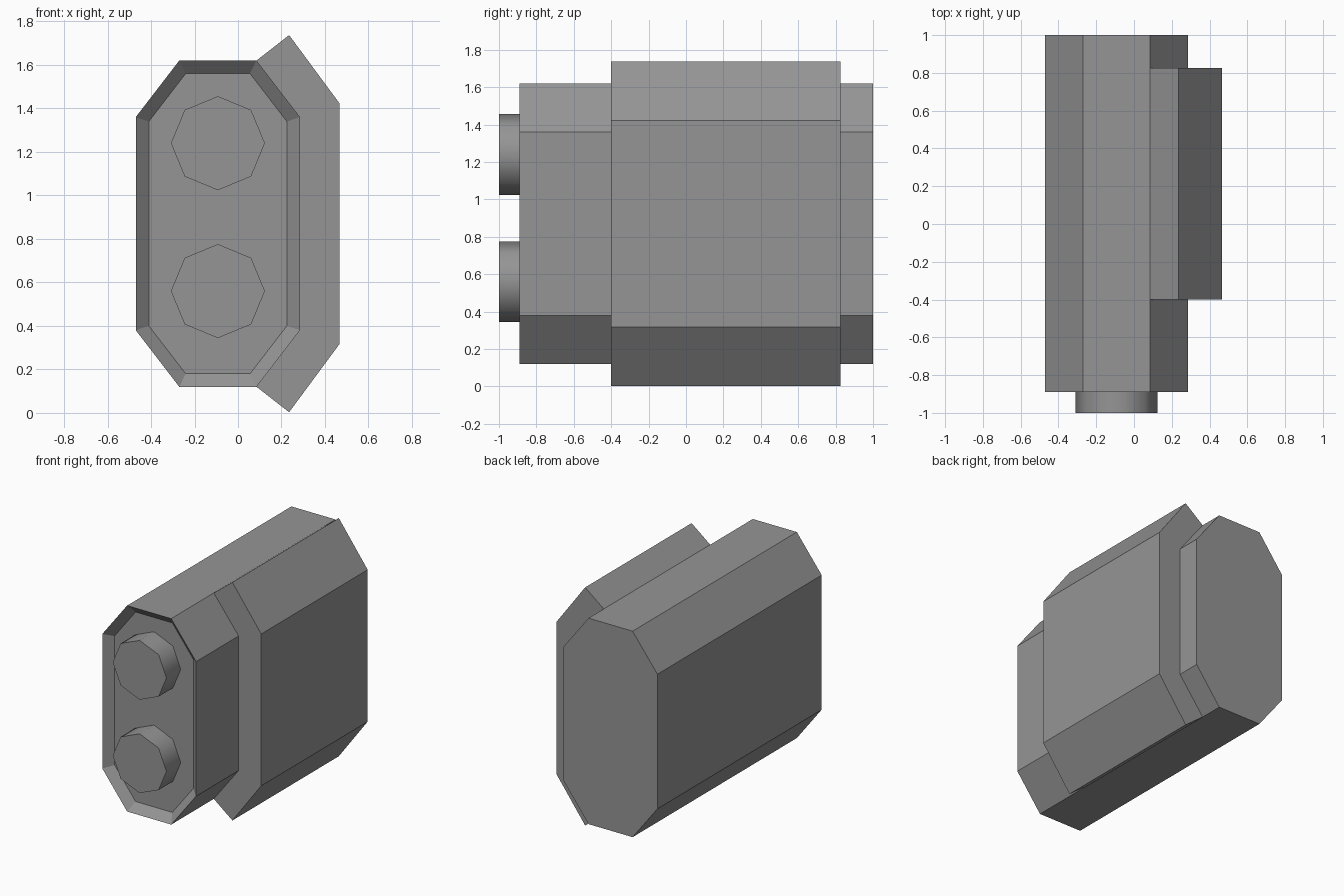
import bpy, bmesh, math

cube = bpy.data.objects.get("Cube")
if cube:
    bpy.data.objects.remove(cube, do_unlink=True)

# One plain grey for everything
grey = bpy.data.materials.new("plain_grey")
grey.use_nodes = True
color = (0.3, 0.3, 0.3, 1)
grey.diffuse_color = color
grey.node_tree.nodes["Principled BSDF"].inputs["Base Color"].default_value = color

MID_Z = 0.87
BODY_X = -0.0925
BODY_FRONT = -0.89


def prism(name, outline, front, back):
    """Extrude an (x, z) outline from front to back along y."""
    bm = bmesh.new()
    face = bm.faces.new([bm.verts.new((x, front, z)) for x, z in outline])
    ext = bmesh.ops.extrude_face_region(bm, geom=[face], use_keep_orig=True)
    verts = [g for g in ext["geom"] if isinstance(g, bmesh.types.BMVert)]
    bmesh.ops.translate(bm, vec=(0, back - front, 0), verts=verts)
    bmesh.ops.recalc_face_normals(bm, faces=bm.faces)
    mesh = bpy.data.meshes.new(name)
    mesh.materials.append(grey)
    obj = bpy.data.objects.new(name, mesh)
    bpy.context.collection.objects.link(obj)
    return obj, bm


def finish(obj, bm):
    bm.to_mesh(obj.data)
    bm.free()


def mirrored(half):
    """Complete an upper half outline with its reflection below MID_Z."""
    return half + [(x, 2 * MID_Z - z) for x, z in reversed(half)]


# Body: long octagonal block with a sloped recess in its front
top, shoulder = 1.62, 1.36
half = [(-0.47, shoulder), (-0.27, top), (0.085, top), (0.285, shoulder)]
body, bm = prism("body", mirrored(half), BODY_FRONT, 1.0)
front_face = min(bm.faces, key=lambda f: f.calc_center_median().y)
bmesh.ops.inset_region(bm, faces=[front_face], thickness=0.06, use_even_offset=True)
front_face = min((f for f in bm.faces if f.normal.y < -0.9), key=lambda f: abs(f.calc_center_median().x - BODY_X) + abs(f.calc_center_median().z - MID_Z) - len(f.verts))
bmesh.ops.translate(bm, vec=(0, 0.055, 0), verts=front_face.verts)
finish(body, bm)

# Side shell: thick bracket wrapped round the body's left side
outer = [(0.085, top), (0.235, 1.737), (0.467, 1.423)]
inner = [(0.285, shoulder), (0.085, top)]
outline = mirrored(outer) + [(0.285, 2 * MID_Z - shoulder), (0.285, shoulder)]
shell, bm = prism("side_shell", outline, -0.4, 0.825)
finish(shell, bm)

# Two octagonal knobs rising from the recess floor
for name, z in (("upper_knob", 1.24), ("lower_knob", 0.56)):
    ring = [(BODY_X + 0.216 * math.cos(i * math.pi / 4),
             z + 0.216 * math.sin(i * math.pi / 4)) for i in range(8)]
    knob, bm = prism(name, ring, -1.0, BODY_FRONT + 0.06)
    for f in bm.faces:
        f.smooth = len(f.verts) == 4
    for e in bm.edges:
        e.smooth = all(f.smooth for f in e.link_faces)
    finish(knob, bm)
